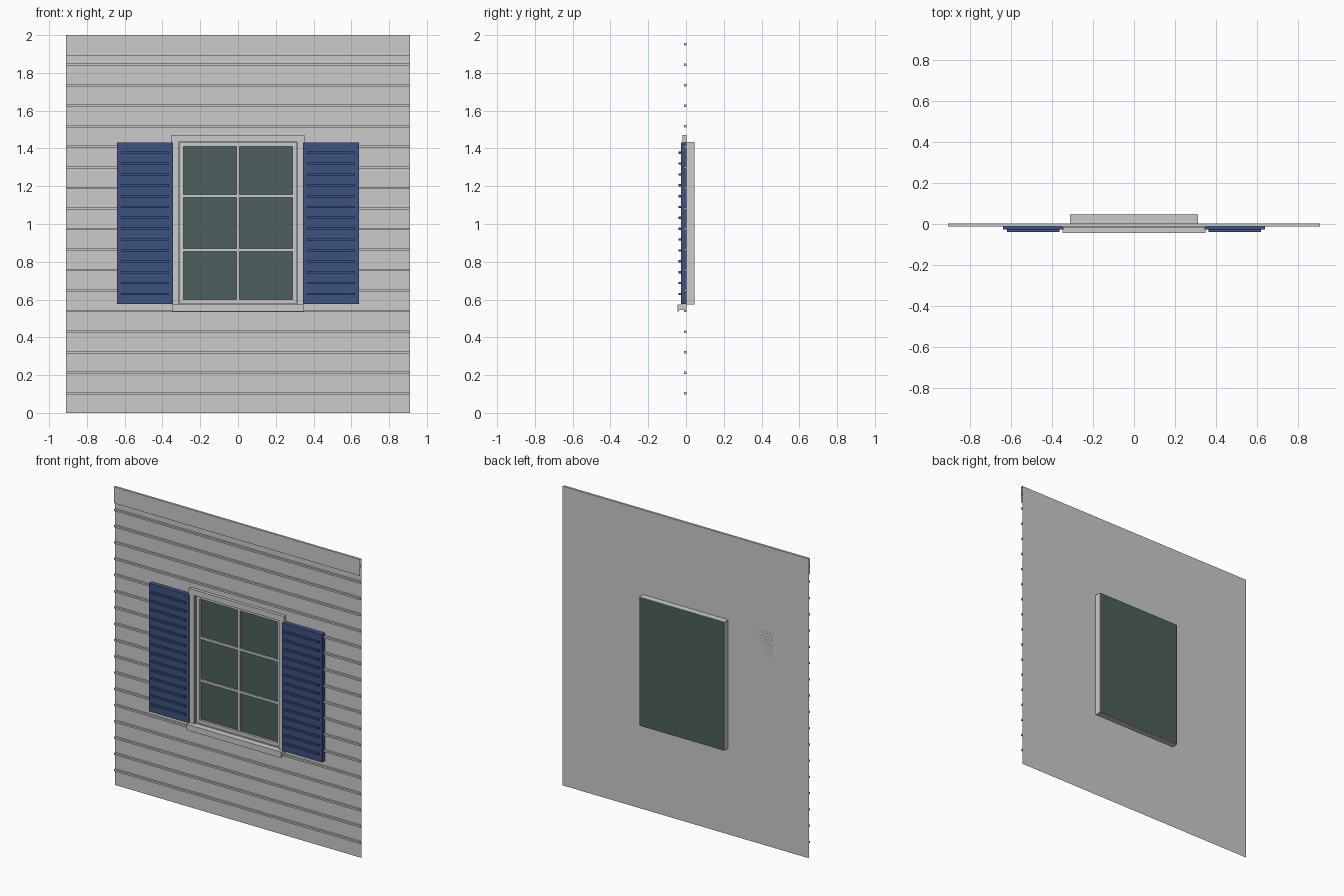
import bpy
import bmesh

cube = bpy.data.objects.get("Cube")
if cube:
    bpy.data.objects.remove(cube, do_unlink=True)


def material(name, color):
    m = bpy.data.materials.new(name)
    m.use_nodes = True
    m.diffuse_color = (*color, 1)
    m.node_tree.nodes["Principled BSDF"].inputs["Base Color"].default_value = (*color, 1)
    return m


WHITE = material("light grey paint", (0.6, 0.6, 0.6))
BLUE = material("blue paint", (0.045, 0.085, 0.22))
GLASS = material("dark glass", (0.075, 0.115, 0.11))


def finish(name, bm, mat):
    mesh = bpy.data.meshes.new(name)
    bm.to_mesh(mesh)
    bm.free()
    mesh.materials.append(mat)
    obj = bpy.data.objects.new(name, mesh)
    bpy.context.collection.objects.link(obj)
    return obj


def add_box(bm, x, y, z):
    """Add a box spanning the (low, high) pairs x, y and z."""
    verts = bmesh.ops.create_cube(bm, size=1)["verts"]
    for v in verts:
        for i, (low, high) in enumerate((x, y, z)):
            v.co[i] = low if v.co[i] < 0 else high


def boxes(name, mat, spans):
    bm = bmesh.new()
    for span in spans:
        add_box(bm, *span)
    return finish(name, bm, mat)


def ring(name, mat, half, z, width, y):
    """Rectangular frame with the given bar width."""
    low, high = z
    return boxes(name, mat, [
        ((-half, -half + width), y, z),
        ((half - width, half), y, z),
        ((-half + width, half - width), y, (high - width, high)),
        ((-half + width, half - width), y, (low, low + width)),
    ])


HALF = 0.91      # half width of the wall
WALL = 0.003     # depth of the wall sheet
OPEN = 0.314     # half width of the window opening
SILL, HEAD = 0.575, 1.435

# Wall sheet with a window opening
bm = bmesh.new()
xs, zs = (-HALF, -OPEN, OPEN, HALF), (0, SILL, HEAD, 2)
for i in range(3):
    for k in range(3):
        if (i, k) != (1, 1):
            corners = ((i, k), (i + 1, k), (i + 1, k + 1), (i, k + 1))
            bm.faces.new([bm.verts.new((xs[a], WALL, zs[b])) for a, b in corners])
bmesh.ops.remove_doubles(bm, verts=bm.verts, dist=0.0001)
finish("wall", bm, WHITE)

# Siding strips, interrupted by the window
spans = []
for n in range(18):
    z = 0.104 + n * 0.1087
    depth, height = (-0.01, WALL), (z - 0.006, z + 0.006)
    if SILL < z < HEAD:
        spans += [((-HALF, -OPEN), depth, height), ((OPEN, HALF), depth, height)]
    else:
        spans.append(((-HALF, HALF), depth, height))
boxes("siding_strips", WHITE, spans)

# Folded top board
bm = bmesh.new()
profile = ((WALL, 2), (-0.012, 2), (-0.012, 1.89))
rows = [[bm.verts.new((x, y, z)) for x in (-HALF, HALF)] for y, z in profile]
for a, b in zip(rows, rows[1:]):
    bm.faces.new((a[0], b[0], b[1], a[1]))
finish("top_board", bm, WHITE)

# Window box, casing, sash and glass
ring("window_box", WHITE, OPEN, (SILL, HEAD), 0.004, (-0.004, 0.045))
boxes("casing", WHITE, [
    ((-0.352, 0.352), (-0.018, WALL), (HEAD, 1.472)),
    ((-0.352, -OPEN), (-0.018, WALL), (SILL, HEAD)),
    ((OPEN, 0.352), (-0.018, WALL), (SILL, HEAD)),
])
ring("sash", WHITE, 0.31, (0.579, 1.431), 0.021, (0.005, 0.025))
boxes("sash_rails", WHITE, [((-0.29, 0.29), (0.01, 0.025), (z - 0.008, z + 0.008))
                            for z in (0.863, 1.147)])
boxes("sash_mullion", WHITE, [((-0.008, 0.008), (0.008, 0.025), (0.6, 1.41))])
boxes("glass", GLASS, [((-0.312, 0.312), (0.02, 0.0455), (0.577, 1.433))])

# Sill with a drip lip along its front
boxes("sill", WHITE, [
    ((-0.35, 0.35), (-0.045, WALL), (0.545, SILL)),
    ((-0.35, 0.35), (-0.045, -0.037), (0.536, 0.545)),
])

# Shutters with slats, one on each side
for side, name in ((-1, "right"), (1, "left")):
    inner, outer = sorted((side * 0.345, side * 0.64))
    boxes(name + "_shutter", BLUE, [((inner, outer), (-0.027, WALL), (0.577, 1.432))])
    boxes(name + "_slats", BLUE, [
        ((inner + 0.02, outer - 0.02), (-0.039, -0.027), (z - 0.006, z + 0.006))
        for z in (0.63 + 0.0575 * n for n in range(14))
    ])
